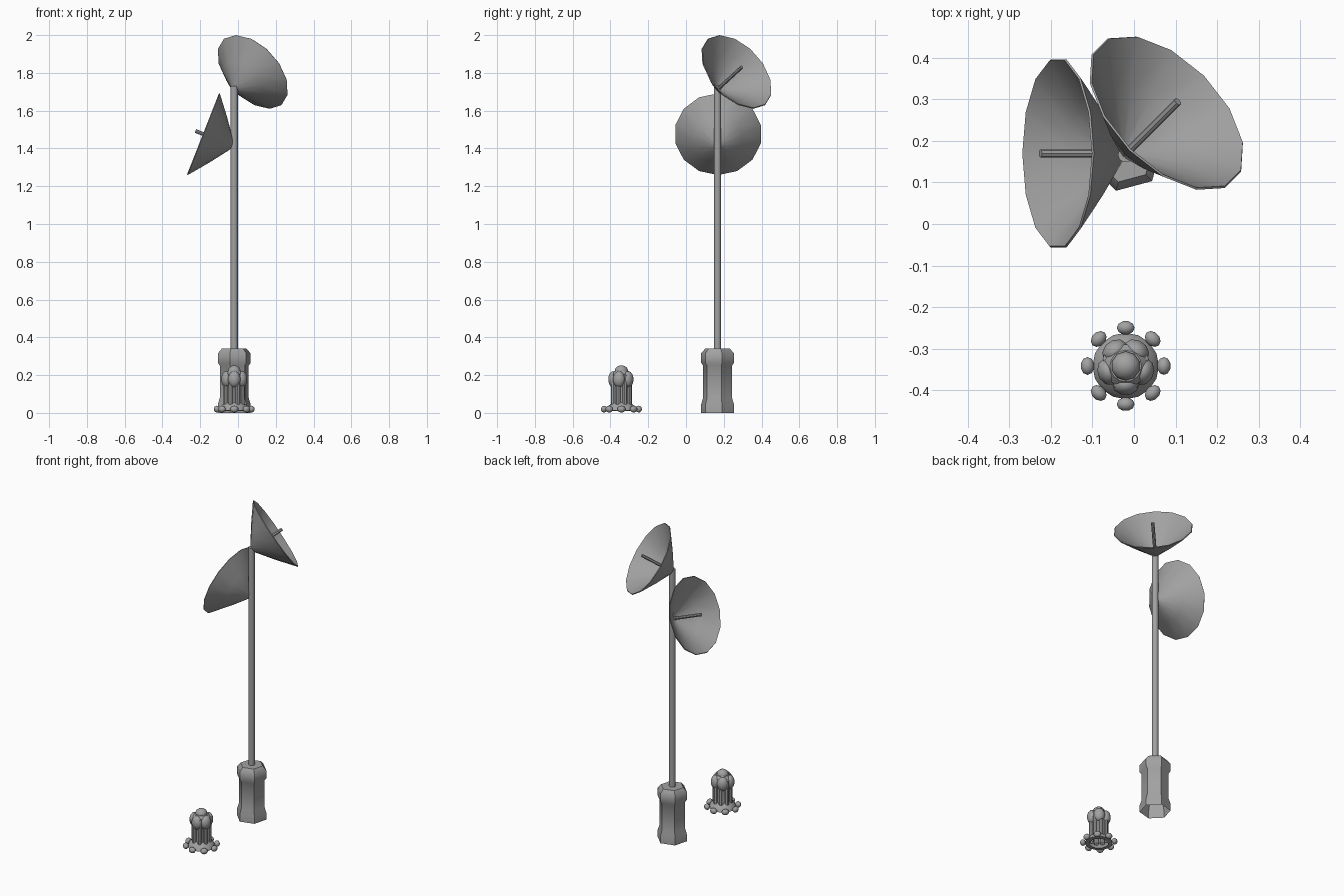
import bpy, bmesh
from math import sin, cos, pi, radians
from mathutils import Vector, Matrix

cube = bpy.data.objects.get("Cube")
if cube:
    bpy.data.objects.remove(cube, do_unlink=True)

GREY = (0.36, 0.36, 0.36, 1)
metal = bpy.data.materials.new("plain grey")
metal.use_nodes = True
metal.diffuse_color = GREY
metal.node_tree.nodes["Principled BSDF"].inputs["Base Color"].default_value = GREY


def finish(name, bm, matrix, angle):
    """Turn a bmesh into a placed, smooth-shaded object."""
    bmesh.ops.recalc_face_normals(bm, faces=bm.faces)
    mesh = bpy.data.meshes.new(name)
    bm.to_mesh(mesh)
    bm.free()
    mesh.materials.append(metal)
    obj = bpy.data.objects.new(name, mesh)
    obj.matrix_world = matrix
    bpy.context.collection.objects.link(obj)
    bpy.ops.object.select_all(action="DESELECT")
    obj.select_set(True)
    bpy.context.view_layer.objects.active = obj
    bpy.ops.object.shade_smooth_by_angle(angle=radians(angle))
    return obj


def lathe(name, profile, sides, matrix, phase=0.0, angle=40):
    """Revolve (radius, height) points around the local z axis."""
    bm = bmesh.new()
    rings = []
    for r, z in profile:
        if r == 0:
            rings.append([bm.verts.new((0, 0, z))] * sides)
        else:
            turn = [phase + 2 * pi * i / sides for i in range(sides)]
            rings.append([bm.verts.new((r * cos(a), r * sin(a), z)) for a in turn])
    for low, high in zip(rings, rings[1:]):
        for i in range(sides):
            j = (i + 1) % sides
            corners = list(dict.fromkeys((low[i], low[j], high[j], high[i])))
            if len(corners) > 2:
                bm.faces.new(corners)
    return finish(name, bm, matrix, angle)


def ball(name, centre, size, turn=0.0):
    """Low-poly ellipsoid."""
    bm = bmesh.new()
    bmesh.ops.create_uvsphere(bm, u_segments=10, v_segments=7, radius=1)
    place = (Matrix.Translation(centre) @ Matrix.Rotation(turn, 4, "Z")
             @ Matrix.Diagonal((*size, 1)))
    bm.transform(place)
    return finish(name, bm, Matrix(), 60)


# Mast: hollow hexagonal foot with a collar, and a slim pole
mast = Matrix.Translation((-0.02, 0.167, 0))
foot = [(0.09, 0), (0.09, 0.045), (0.079, 0.08), (0.079, 0.25), (0.09, 0.265),
        (0.09, 0.315), (0.068, 0.34), (0, 0.34)]
lathe("mast_base", foot, 6, mast, phase=radians(15))
lathe("mast_pole", [(0.019, 0.33), (0.019, 1.73), (0, 1.73)], 10, mast)

# Dishes: thin conical shells with a feed rod along the axis
shell = [(0, 0), (0.025, 0.006), (0.13, 0.083), (0.2325, 0.165),
         (0.229, 0.169), (0.13, 0.091), (0.025, 0.014), (0, 0.010)]
rod = [(0, 0), (0.01, 0), (0.01, 0.212), (0, 0.212)]
for label, apex, aim in (("upper", (-0.02, 0.169, 1.715), (0.593, 0.593, 0.545)),
                         ("lower", (-0.028, 0.17, 1.415), (-0.931, 0, 0.366))):
    pose = (Matrix.Translation(apex)
            @ Vector(aim).to_track_quat("Z", "Y").to_matrix().to_4x4())
    lathe(label + "_dish", shell, 14, pose, phase=pi / 14)
    lathe(label + "_feed_rod", rod, 8, pose)

# Small ground device: hollow skirt, core and domed top
CX, CY = -0.02, -0.342
device = Matrix.Translation((CX, CY, 0))
lathe("device_skirt", [(0.055, 0.01), (0.08, 0.012), (0.072, 0.035), (0.045, 0.055)], 16, device)
lathe("device_core", [(0.045, 0.04), (0.045, 0.19), (0.052, 0.205), (0.038, 0.222), (0, 0.222)], 16, device)
ball("device_dome", (CX, CY, 0.22), (0.036, 0.036, 0.032))


def around(count, radius, z, start=0.0):
    for i in range(count):
        a = start + 2 * pi * i / count
        yield a, (CX + radius * cos(a), CY + radius * sin(a), z)


# Feet, columns and bulging pods set around the device
for a, spot in around(8, 0.092, 0.02):
    ball("device_foot", spot, (0.017, 0.022, 0.018), a)
for a, spot in around(8, 0.046, 0, pi / 8):
    lathe("device_column", [(0.013, 0.03), (0.013, 0.2), (0, 0.21)], 8, Matrix.Translation(spot))
for a, spot in around(5, 0.044, 0.178, -pi / 2):
    ball("device_pod", spot, (0.027, 0.034, 0.043), a)
